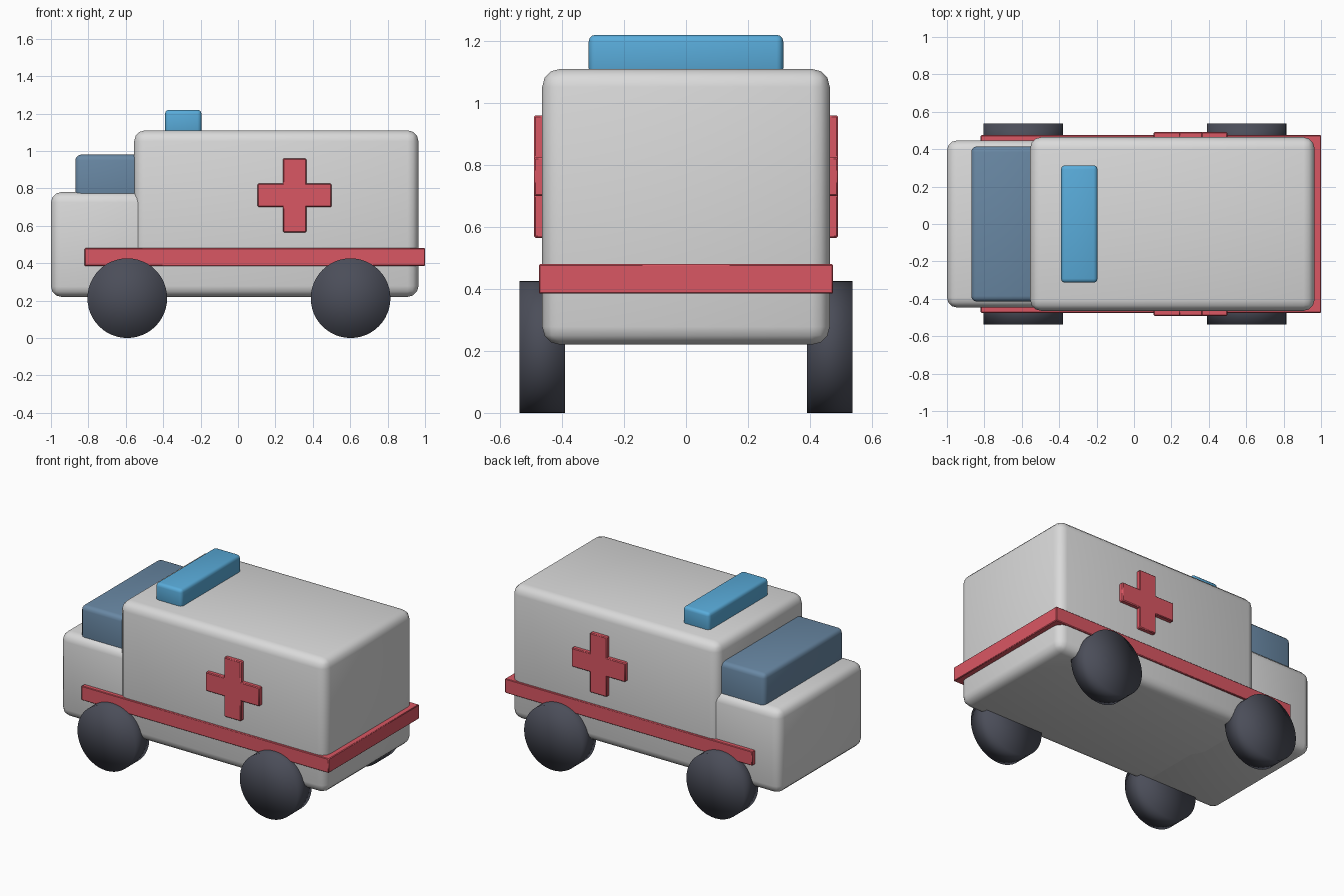
import bpy
import math

if "Cube" in bpy.data.objects:
    bpy.data.objects.remove(bpy.data.objects["Cube"])


def material(name, rgb):
    m = bpy.data.materials.new(name)
    m.diffuse_color = (*rgb, 1.0)
    m.use_nodes = True
    m.node_tree.nodes["Principled BSDF"].inputs["Base Color"].default_value = m.diffuse_color
    return m


WHITE = material("body_white", (0.70, 0.70, 0.70))
RED = material("red", (0.70, 0.095, 0.125))
BLUE = material("light_blue", (0.10, 0.41, 0.70))
GLASS = material("window_blue", (0.14, 0.245, 0.37))
RUBBER = material("tyre_grey", (0.07, 0.075, 0.10))


def box(name, x, y, z, mat, bevel, segments=3):
    """Bevelled box from (min, max) ranges on each axis."""
    bpy.ops.mesh.primitive_cube_add(
        size=1, location=[(r[0] + r[1]) / 2 for r in (x, y, z)])
    ob = bpy.context.object
    ob.name = name
    ob.scale = [r[1] - r[0] for r in (x, y, z)]
    bpy.ops.object.transform_apply(location=False, rotation=False, scale=True)
    ob.data.materials.append(mat)
    mod = ob.modifiers.new("rounded_edges", 'BEVEL')
    mod.width = bevel
    mod.segments = segments
    bpy.ops.object.modifier_apply(modifier=mod.name)
    bpy.ops.object.shade_smooth_by_angle(angle=math.radians(40))
    return ob


# Body: rear compartment, cab, windscreen block and roof light
box("rear_compartment", (-0.555, 0.965), (-0.464, 0.464), (0.22, 1.11), WHITE, 0.058)
box("cab", (-1.0, -0.40), (-0.447, 0.447), (0.22, 0.78), WHITE, 0.055)
box("cab_windows", (-0.87, -0.50), (-0.415, 0.415), (0.70, 0.98), GLASS, 0.03)
box("roof_light", (-0.39, -0.195), (-0.314, 0.314), (1.09, 1.22), BLUE, 0.022)

# Stripe that wraps both sides and the back
box("stripe", (-0.82, 1.0), (-0.475, 0.475), (0.385, 0.48), RED, 0.004, 1)

# Cross on each side and wheels
for side, s in (("right", -1), ("left", 1)):
    y = sorted((s * 0.44, s * 0.491))
    box(side + "_cross_upright", (0.24, 0.365), y, (0.565, 0.96), RED, 0.005, 1)
    box(side + "_cross_bar", (0.105, 0.50), y, (0.70, 0.825), RED, 0.005, 1)
    for end, x in (("front", -0.592), ("rear", 0.602)):
        bpy.ops.mesh.primitive_cylinder_add(
            vertices=48, radius=0.213, depth=0.147, end_fill_type='TRIFAN',
            location=(x, s * 0.4635, 0.213), rotation=(math.pi / 2, 0, 0))
        wheel = bpy.context.object
        wheel.name = f"{end}_{side}_wheel"
        wheel.data.materials.append(RUBBER)
        bpy.ops.object.shade_smooth()
